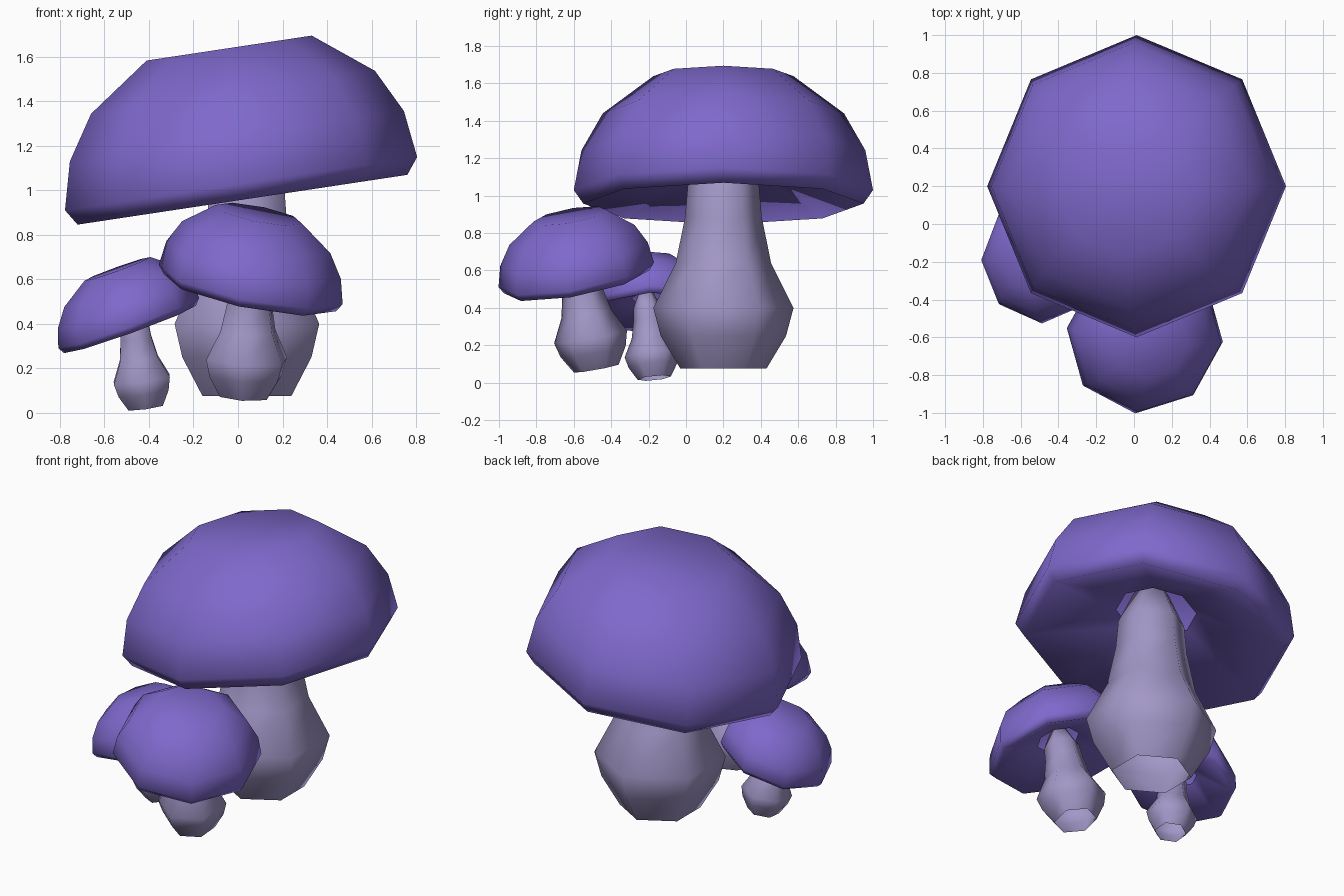
import bpy, bmesh, math
from mathutils import Vector, Matrix

if "Cube" in bpy.data.objects:
    bpy.data.objects.remove(bpy.data.objects["Cube"])


def material(name, rgb):
    m = bpy.data.materials.new(name)
    m.diffuse_color = (*rgb, 1)
    m.use_nodes = True
    m.node_tree.nodes["Principled BSDF"].inputs["Base Color"].default_value = m.diffuse_color
    return m


purple = material("cap purple", (0.21, 0.14, 0.60))
lilac = material("stem lilac", (0.36, 0.31, 0.57))

# (radius, height) profiles at the size of the big mushroom
CAP = [(0.23, 0.20), (0.749, 0), (0.80, 0.073), (0.759, 0.288),
       (0.645, 0.488), (0.375, 0.689)]
STEM = [(0.23, 0), (0.335, 0.175), (0.375, 0.325), (0.255, 0.565),
        (0.205, 0.81), (0.19, 0.985), (0.10, 1.18)]


def lathe(name, profile, sides, start, base, scale, lean, mat, follow=1.0):
    """Low-poly lathe: rings tilt along `lean`, their centres drift by `follow` of it."""
    n = Vector((*lean, 1)).normalized()
    axis = Vector((n.x * follow, n.y * follow, n.z))
    rot = Vector((0, 0, 1)).rotation_difference(n).to_matrix()
    bm = bmesh.new()
    rings = []
    for r, h in profile:
        ring = []
        for i in range(sides):
            a = math.radians(start) + i * math.tau / sides
            offset = rot @ Vector((r * math.cos(a), r * math.sin(a), 0))
            ring.append(bm.verts.new(Vector(base) + scale * (offset + h * axis)))
        rings.append(ring)
    for low, high in zip(rings, rings[1:]):
        for i in range(sides):
            j = (i + 1) % sides
            bm.faces.new((low[i], low[j], high[j], high[i]))
    bm.faces.new(rings[-1])
    for f in bm.faces:
        f.smooth = True
    mesh = bpy.data.meshes.new(name)
    bm.to_mesh(mesh)
    bm.free()
    mesh.materials.append(mat)
    ob = bpy.data.objects.new(name, mesh)
    bpy.context.collection.objects.link(ob)


# name, cap (base, scale, lean, yaw), stem (base, scale, lean)
MUSHROOMS = [
    ("big", ((0.02, 0.20, 0.9575), 1.0, (-0.151, 0), 0),
     ((0.04, 0.20, 0.075), 1.0, (0, 0))),
    ("front", ((0.053, -0.583, 0.54), 0.53, (0.20, -0.185), -6),
     ((0.03, -0.48, 0.075), 0.53, (0.05, -0.18))),
    ("left", ((-0.485, -0.19, 0.375), 0.42, (-0.36, -0.06), 0),
     ((-0.415, -0.17, 0.025), 0.39, (-0.14, -0.10))),
]

for name, (cb, cs, cl, yaw), (sb, ss, sl) in MUSHROOMS:
    # octagonal cap, hollow, with an opening for the stem
    lathe(name + "_cap", CAP, 8, yaw, cb, cs, cl, purple, follow=0.58)
    # hexagonal bulging stem, open at the foot
    lathe(name + "_stem", STEM, 6, 90 + yaw, sb, ss, sl, lilac)
